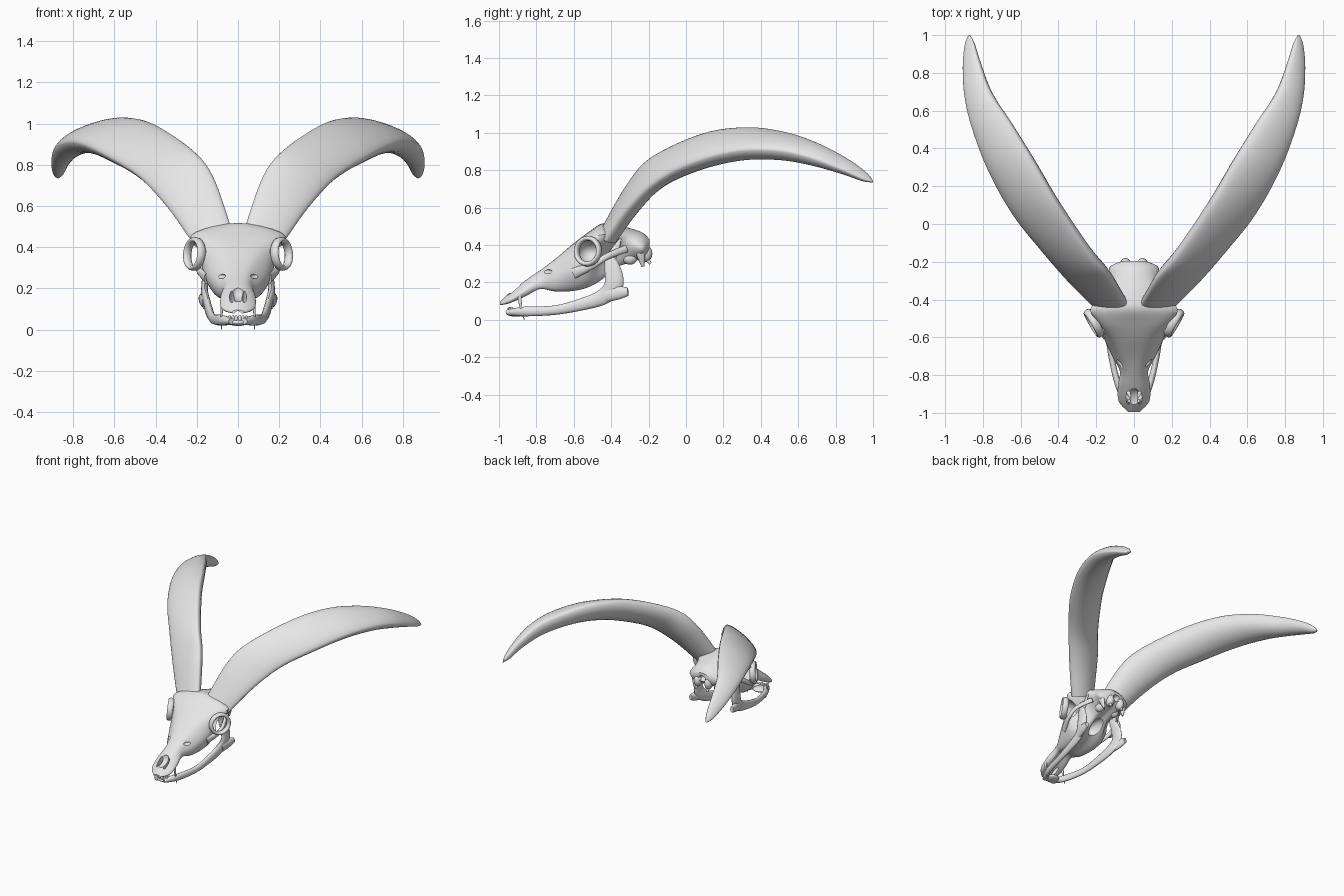
import bpy
import bmesh
from math import cos, sin, pi
from mathutils import Vector, Matrix

cube = bpy.data.objects.get("Cube")
if cube:
    bpy.data.objects.remove(cube, do_unlink=True)

bone = bpy.data.materials.new("pale grey bone")
bone.diffuse_color = (0.8, 0.8, 0.8, 1)
bone.use_nodes = True
for node in bone.node_tree.nodes:
    if node.type == 'BSDF_PRINCIPLED':
        node.inputs["Base Color"].default_value = (0.8, 0.8, 0.8, 1)


def spline(rows, steps, closed=False):
    """Smooth curve through rows of numbers of any length."""
    n = len(rows)
    out = []

    def pick(i):
        return rows[i % n] if closed else rows[max(0, min(n - 1, i))]

    for i in range(n if closed else n - 1):
        p, q, r, s = (pick(i + k) for k in (-1, 0, 1, 2))
        for k in range(steps):
            t = k / steps
            out.append([b + t * (c - a) / 2 + t * t * (a - 2.5 * b + 2 * c - d / 2)
                        + t ** 3 * (1.5 * (b - c) + (d - a) / 2)
                        for a, b, c, d in zip(p, q, r, s)])
    if not closed:
        out.append(list(rows[-1]))
    return out


def finish(name, bm, mirror=False):
    """Turn a bmesh into a smooth bone-coloured object."""
    bmesh.ops.recalc_face_normals(bm, faces=bm.faces)
    mesh = bpy.data.meshes.new(name)
    bm.to_mesh(mesh)
    bm.free()
    mesh.materials.append(bone)
    ob = bpy.data.objects.new(name, mesh)
    bpy.context.collection.objects.link(ob)
    bpy.ops.object.select_all(action='DESELECT')
    ob.select_set(True)
    bpy.context.view_layer.objects.active = ob
    if mirror:
        mod = ob.modifiers.new("mirror", 'MIRROR')
        mod.use_mirror_merge = False
        bpy.ops.object.modifier_apply(modifier=mod.name)
    bpy.ops.object.shade_smooth_by_angle(angle=0.9)
    return ob


def loft(name, rings, mirror=False):
    """Skin a list of equal rings and cap both ends."""
    bm = bmesh.new()
    loops = [[bm.verts.new(p) for p in ring] for ring in rings]
    for a, b in zip(loops, loops[1:]):
        for i in range(len(a)):
            j = (i + 1) % len(a)
            bm.faces.new((a[i], a[j], b[j], b[i]))
    bm.faces.new(loops[0])
    bm.faces.new(loops[-1])
    return finish(name, bm, mirror)


def tangents(points):
    last = len(points) - 1
    return [(points[min(i + 1, last)] - points[max(i - 1, 0)]).normalized()
            for i in range(last + 1)]


def tube(name, rows, mirror=True, sides=14):
    """Oval tube; rows hold x, y, z, height radius, sideways radius."""
    rows = spline(rows, 6)
    points = [Vector(r[:3]) for r in rows]
    rings = []
    for p, t, r in zip(points, tangents(points), rows):
        up = t.cross(Vector((1, 0, 0))).normalized()
        side = up.cross(t)
        rings.append([p + up * cos(a) * r[3] + side * sin(a) * r[4]
                      for a in (2 * pi * k / sides for k in range(sides))])
    return loft(name, rings, mirror)


def ball(name, centre, size, mirror=True):
    bm = bmesh.new()
    matrix = Matrix.Translation(centre) @ Matrix.Diagonal((*size, 1))
    bmesh.ops.create_uvsphere(bm, u_segments=20, v_segments=12, radius=1, matrix=matrix)
    return finish(name, bm, mirror)


# Skull: y, top z, brow x/z, cheek x/z, base x/z
stations = [
    (-.995, .095, .02, .092, .03, .085, .02, .078),
    (-.94, .15, .04, .14, .08, .11, .06, .09),
    (-.86, .21, .045, .2, .085, .16, .065, .125),
    (-.78, .265, .05, .25, .075, .2, .06, .165),
    (-.7, .325, .07, .31, .115, .23, .085, .155),
    (-.6, .41, .12, .385, .16, .27, .1, .16),
    (-.52, .47, .19, .435, .165, .28, .1, .18),
    (-.45, .515, .23, .455, .12, .33, .08, .22),
    (-.38, .51, .16, .46, .1, .37, .06, .28),
    (-.3, .49, .1, .46, .12, .39, .06, .31),
    (-.23, .465, .08, .44, .13, .38, .06, .33),
    (-.195, .43, .05, .42, .06, .39, .04, .36),
]
rings = []
for y, zt, xs, zs, xc, zc, xb, zb in spline(stations, 5):
    half = [(xs, zs), (xc, zc), (xb, zb)]
    outline = [(0, zt)] + half + [(0, zb + .012)] + [(-x, z) for x, z in reversed(half)]
    rings.append([(x, y, z) for x, z in spline(outline, 5, True)])
skull = loft("skull", rings)

# Eye sockets, nose, slits and openings cut out of the skull
cuts = [
    ((.215, -.515, .36), (.11, .075, .068), True),
    ((.1, -.75, .26), (.04, .035, .016), True),
    ((.03, -.915, .13), (.012, .04, .09), True),
    ((0, -.95, .19), (.042, .08, .055), False),
    ((0, -.41, .24), (.045, .1, .06), False),
    ((0, -.185, .385), (.03, .05, .025), False),
]
for centre, size, both in cuts:
    cutter = ball("cutter", centre, size, both)
    cutter.hide_render = True
    mod = skull.modifiers.new("cut", 'BOOLEAN')
    mod.operation = 'DIFFERENCE'
    mod.solver = 'EXACT'
    mod.object = cutter
    bpy.context.view_layer.objects.active = skull
    bpy.ops.object.modifier_apply(modifier=mod.name)
    bpy.data.objects.remove(cutter, do_unlink=True)
bpy.ops.object.select_all(action='DESELECT')
skull.select_set(True)
bpy.ops.object.shade_smooth_by_angle(angle=0.7)

# Raised rims around the eye sockets
axis = Vector((.86, -.5, .08)).normalized()
u = axis.cross(Vector((0, 0, 1))).normalized()
v = u.cross(axis)
bm = bmesh.new()
grid = []
for i in range(32):
    a = 2 * pi * i / 32
    out = u * cos(a) + v * sin(a)
    centre = Vector((.212, -.525, .367)) + out * .069
    grid.append([bm.verts.new(centre + out * cos(b) * .013 + axis * sin(b) * .022)
                 for b in (2 * pi * k / 10 for k in range(10))])
for i in range(32):
    a, b = grid[i], grid[(i + 1) % 32]
    for k in range(10):
        bm.faces.new((a[k], a[k - 1], b[k - 1], b[k]))
finish("eye_rims", bm, True)

# Cheek arches, ear and neck-joint bones
tube("cheek_arches", [(.15, -.6, .25, .03, .015), (.19, -.5, .29, .018, .014),
                      (.18, -.42, .34, .017, .012), (.12, -.32, .38, .02, .012)])
tube("skull_hooks", [(.1, -.25, .39, .03, .02), (.095, -.24, .34, .022, .014),
                     (.085, -.23, .285, .008, .007)])
ball("neck_joints", (.045, -.215, .355), (.03, .035, .045))
ball("ear_bulbs", (.065, -.3, .33), (.03, .04, .035))
tube("neck_spurs", [(.05, -.22, .34, .015, .012), (.05, -.19, .3, .008, .008)])

# Lower jaw: one branch per side, with hinge, angle and chin
tube("jaw_branches", [(.025, -.95, .04, .016, .025), (.08, -.86, .045, .026, .018),
                      (.12, -.7, .052, .025, .016), (.138, -.55, .085, .033, .018),
                      (.15, -.44, .125, .042, .018), (.163, -.385, .19, .05, .017),
                      (.155, -.395, .28, .042, .014), (.14, -.42, .35, .022, .012)])
tube("jaw_angles", [(.158, -.43, .13, .035, .016), (.17, -.36, .145, .035, .018),
                    (.178, -.31, .15, .022, .014)])
tube("jaw_prongs", [(.148, -.42, .3, .03, .01), (.14, -.38, .37, .022, .009),
                    (.135, -.35, .435, .005, .005)])
ball("chin", (0, -.91, .035), (.05, .05, .018), False)
for i in range(3):
    ball("lower_teeth", (.009 + .016 * i, -.945 + .006 * i, .052), (.009, .01, .018))
tube("fangs", [(.078, -.89, .14, .01, .008), (.08, -.885, .08, .008, .006),
               (.08, -.865, 0, .002, .002)])

# Horns: inner edge, outer edge and depth of the underside
edges = [
    (.035, -.43, .5, .22, -.43, .42, .07),
    (.12, -.29, .74, .34, -.31, .59, .085),
    (.22, -.17, .87, .48, -.15, .74, .09),
    (.4, .1, .99, .64, .05, .84, .1),
    (.53, .33, 1.02, .77, .28, .9, .1),
    (.65, .53, .995, .855, .5, .9, .09),
    (.76, .7, .94, .895, .67, .86, .075),
    (.82, .86, .86, .905, .83, .8, .05),
    (.85, .96, .79, .895, .945, .75, .03),
    (.868, 1, .745, .876, 1, .735, .005),
]
rows = spline(edges, 6)
inner = [Vector(r[:3]) for r in rows]
outer = [Vector(r[3:6]) for r in rows]
middle = [(a + b) / 2 for a, b in zip(inner, outer)]
rings = []
for m, a, b, t, r in zip(middle, inner, outer, tangents(middle), rows):
    chord = b - a
    up = chord.cross(t).normalized()
    rings.append([m + chord * cos(w) / 2 + up * sin(w) * r[6] * (.4 if sin(w) > 0 else 1)
                  for w in (2 * pi * k / 28 for k in range(28))])
loft("horns", rings, True)
